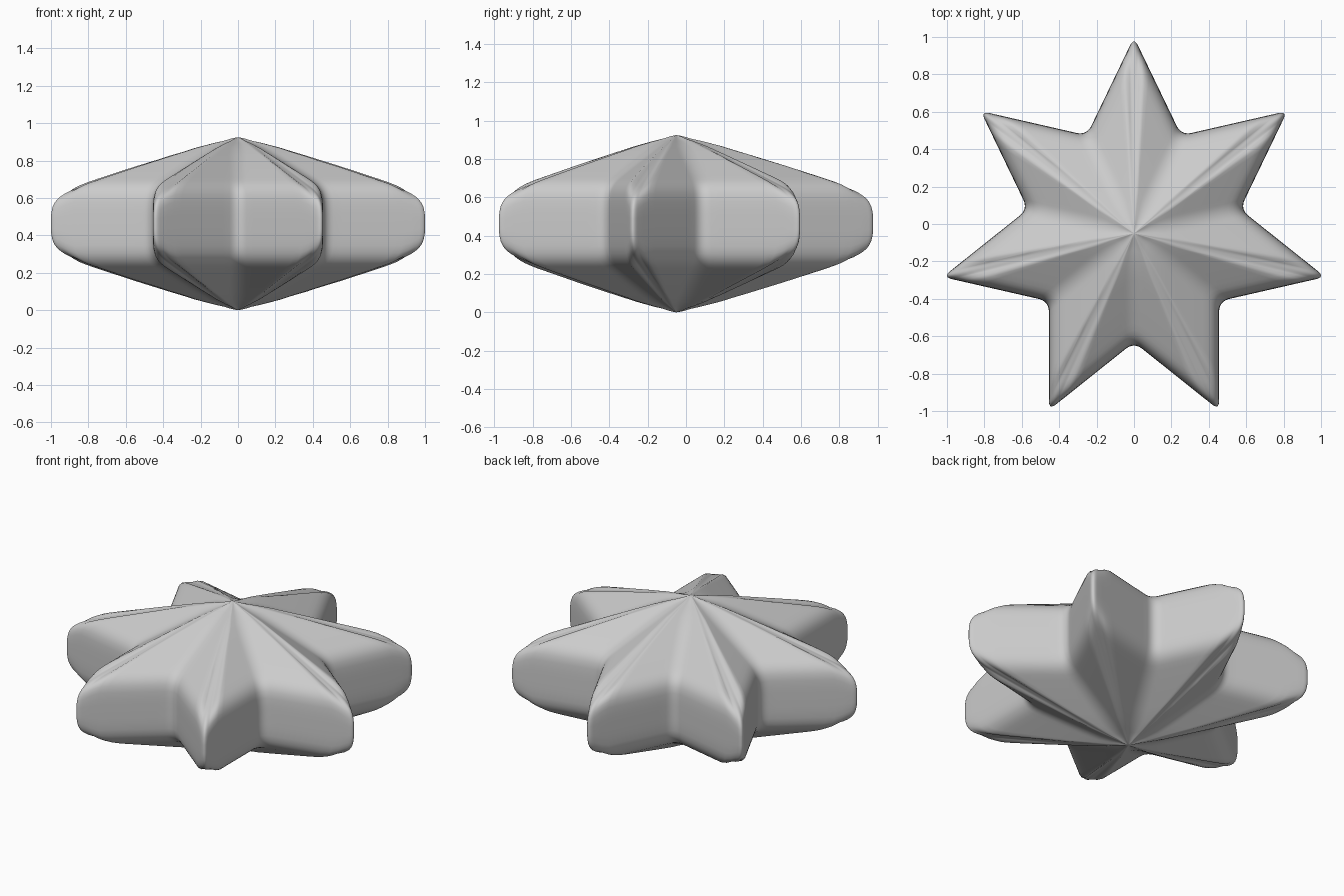
import bpy, bmesh
from math import sin, cos, pi
from mathutils import Vector

if "Cube" in bpy.data.objects:
    bpy.data.objects.remove(bpy.data.objects["Cube"])

POINTS, R_TIP, R_VALLEY, MID = 7, 1.049, 0.582, 0.4625
CENTRE_Y = -0.05

# Upper half of the ridge profile: (scale of star outline, height)
PROFILE = [(.015, .922), (.04, .916), (.08, .903), (.14, .888), (.25, .857),
           (.4, .808), (.6, .742), (.8, .675), (.86, .654), (.9, .638),
           (.93, .622), (.95, .608), (.968, .592), (.98, .575), (.99, .555),
           (.995, .535), (.999, .51), (1, .49)]


def outline(s):
    """Star outline with rounded tips and valleys, for scale s."""
    corners = []
    for i in range(2 * POINTS):
        r = R_VALLEY if i % 2 else R_TIP
        a = pi / 2 + pi * i / POINTS
        corners.append(Vector((r * cos(a), r * sin(a))))
    pts = []
    n = len(corners)
    for i, c in enumerate(corners):
        d = min((.058 if i % 2 else .051) / s, .2)
        d_next = min((.051 if i % 2 else .058) / s, .2)
        prev, nxt = corners[i - 1], corners[(i + 1) % n]
        a = c + (prev - c).normalized() * d
        b = c + (nxt - c).normalized() * d
        for k in range(9):
            t = k / 8
            pts.append(a * (1 - t) ** 2 + c * (2 * t * (1 - t)) + b * t * t)
        # straight wall up to the next rounded corner
        e = nxt + (c - nxt).normalized() * d_next
        for k in range(1, 10):
            pts.append(b.lerp(e, k / 10))
    return pts


def ring(bm, s, z, sign):
    """One level of the body; flanks sit a little higher than the soft ridges."""
    verts = []
    for p in outline(s):
        u = min(max((1.026 - p.length) / (1.026 - .6) * 4, 0), 1)
        u = u * u * (3 - 2 * u)
        lift = .045 * s * u * min(1, (z - MID) / .07)
        verts.append(bm.verts.new((p.x * s, p.y * s + CENTRE_Y,
                                   MID + sign * (z + lift - MID))))
    return verts


# Star body: stacked rings closed by an apex above and below
bm = bmesh.new()
rings = [ring(bm, s, z, 1) for s, z in PROFILE]
rings += [ring(bm, s, z, -1) for s, z in reversed(PROFILE)]
n = len(rings[0])
for upper, lower in zip(rings, rings[1:]):
    for i in range(n):
        j = (i + 1) % n
        bm.faces.new((upper[i], lower[i], lower[j], upper[j]))
for cap, z in ((rings[0], .925), (rings[-1], 0)):
    apex = bm.verts.new((0, CENTRE_Y, z))
    for i in range(n):
        bm.faces.new((apex, cap[i], cap[(i + 1) % n]))
bmesh.ops.recalc_face_normals(bm, faces=bm.faces)
for f in bm.faces:
    f.smooth = True
mesh = bpy.data.meshes.new("star_body")
bm.to_mesh(mesh)
bm.free()
bpy.context.collection.objects.link(bpy.data.objects.new("star_body", mesh))
